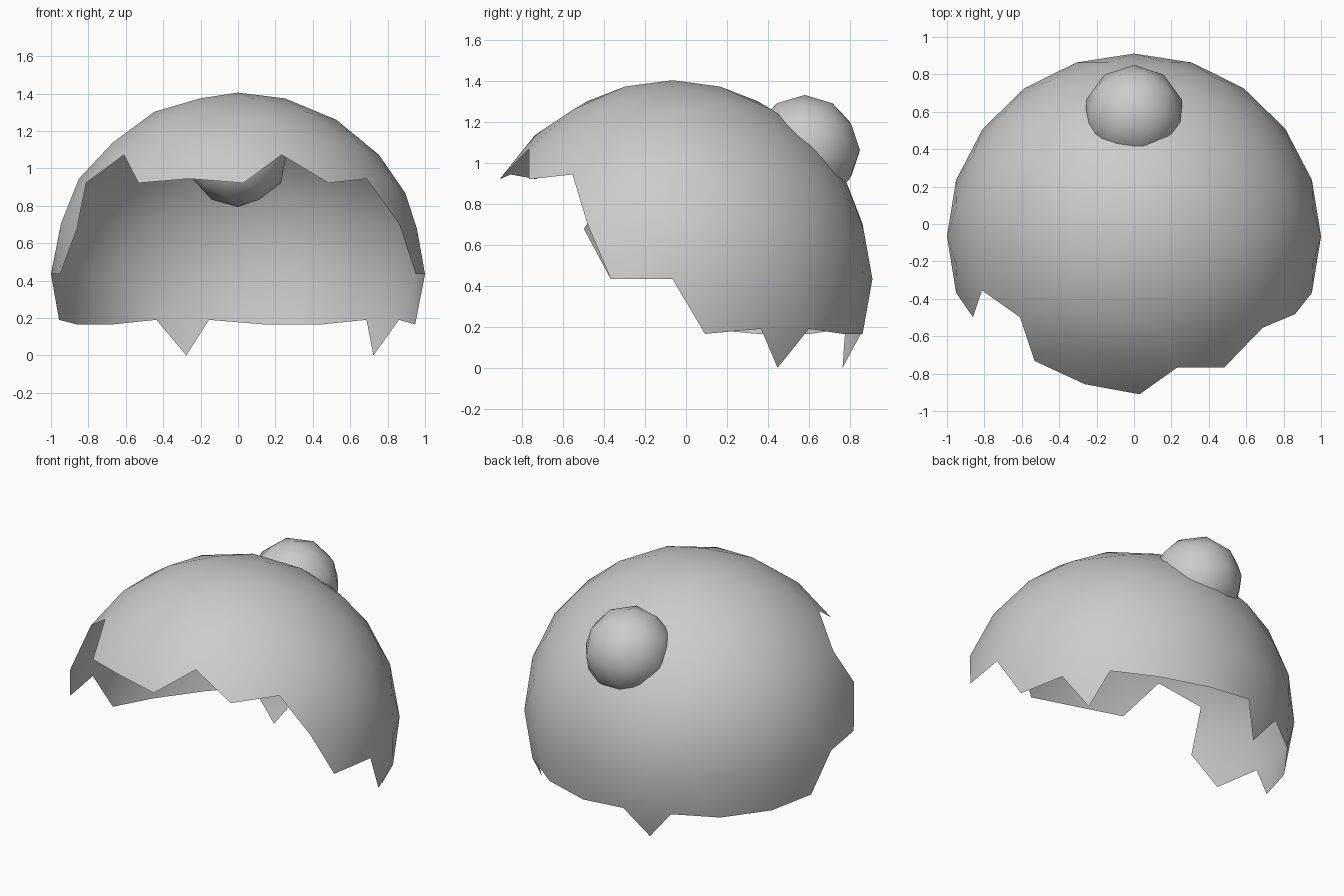
import bpy, bmesh
from mathutils import Vector

if "Cube" in bpy.data.objects:
    bpy.data.objects.remove(bpy.data.objects["Cube"])


def keep(c):
    """Hair outline on the unit sphere: cap, sides behind the face, nape."""
    return (c.z > 0.55
            or (c.z > 0 and c.y > -0.41)
            or (c.z > -0.33 and c.y > 0.08))


def ball(name, subdivisions, centre, radii, mat, rule=None):
    """Smooth icosphere, optionally trimmed by a face rule."""
    bm = bmesh.new()
    bmesh.ops.create_icosphere(bm, subdivisions=subdivisions, radius=1)
    if rule:
        cut = [f for f in bm.faces if not rule(f.calc_center_median())]
        bmesh.ops.delete(bm, geom=cut, context='FACES')
    for v in bm.verts:
        v.co = Vector(a * r + c for a, r, c in zip(v.co, radii, centre))
    for f in bm.faces:
        f.smooth = True
    mesh = bpy.data.meshes.new(name)
    bm.to_mesh(mesh)
    bm.free()
    mesh.materials.append(mat)
    obj = bpy.data.objects.new(name, mesh)
    bpy.context.collection.objects.link(obj)
    return obj


grey = bpy.data.materials.new("hair_grey")
grey.diffuse_color = (0.6, 0.6, 0.6, 1)
grey.use_nodes = True
grey.node_tree.nodes["Principled BSDF"].inputs["Base Color"].default_value = grey.diffuse_color

# Open hair shell with a jagged hairline
ball("hair_shell", 3, (0, -0.066, 0.434), (1, 0.977, 0.971), grey, keep)

# Bun sunk into the back of the shell
ball("hair_bun", 2, (0, 0.58, 1.063), (0.27, 0.27, 0.27), grey)
